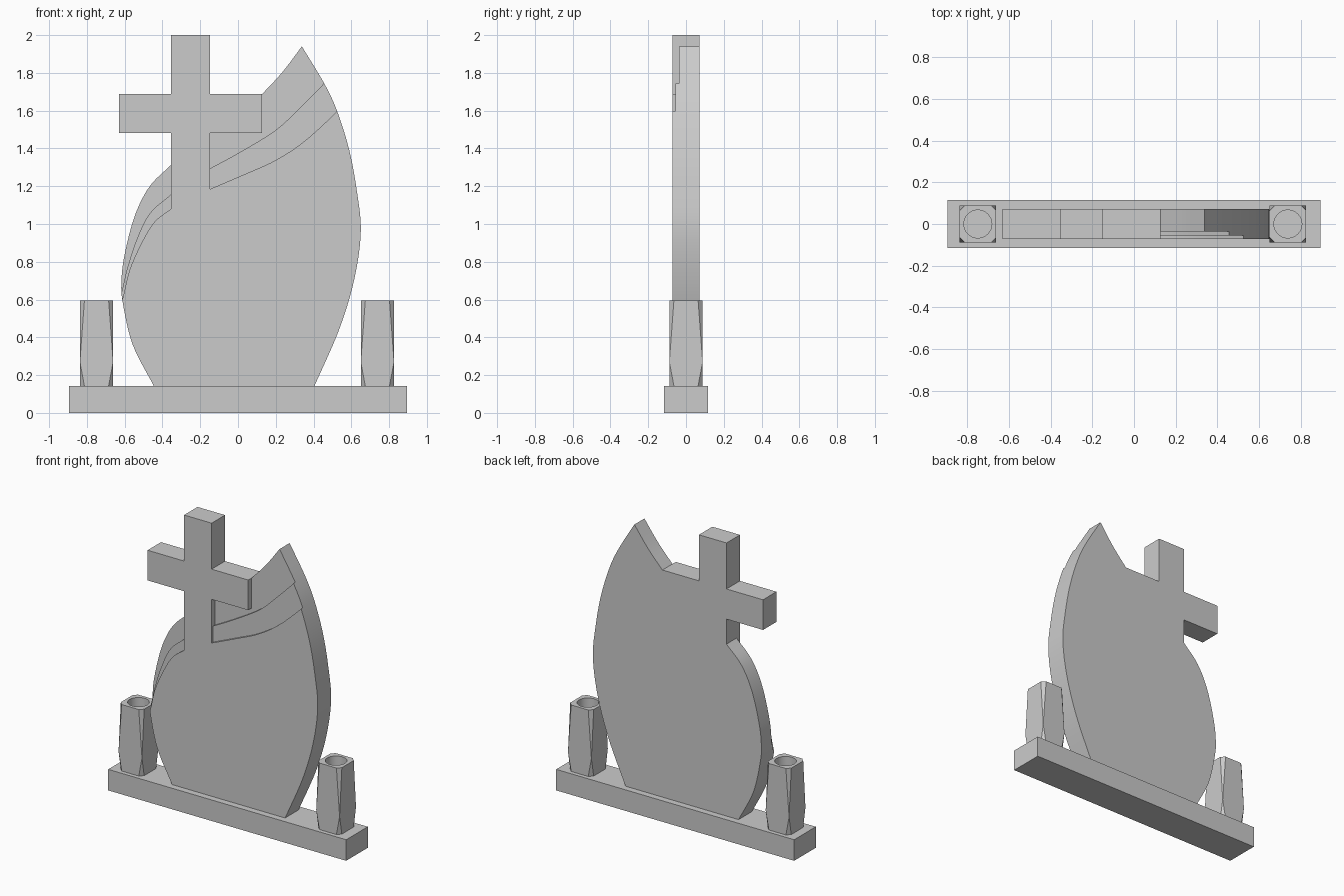
import bpy, bmesh
from mathutils import Vector

if "Cube" in bpy.data.objects:
    bpy.data.objects.remove(bpy.data.objects["Cube"])

BASE_TOP = 0.143
HALF = 0.072  # half thickness of the stone


def spline(pts, steps=6):
    """Catmull-Rom curve through the points."""
    p = [Vector(q) for q in pts]
    p = [2 * p[0] - p[1]] + p + [2 * p[-1] - p[-2]]
    out = []
    for i in range(1, len(p) - 2):
        a, b, c, d = p[i - 1:i + 3]
        for s in range(steps):
            t = s / steps
            out.append(0.5 * (2 * b + (c - a) * t + (2 * a - 5 * b + 4 * c - d) * t * t
                              + (3 * b - a - 3 * c + d) * t ** 3))
    out.append(p[-2])
    return [tuple(v) for v in out]


def finish(name, bm):
    bmesh.ops.recalc_face_normals(bm, faces=bm.faces)
    mesh = bpy.data.meshes.new(name)
    bm.to_mesh(mesh)
    bm.free()
    obj = bpy.data.objects.new(name, mesh)
    bpy.context.collection.objects.link(obj)
    return obj


def slab(name, outline, y0, y1):
    """Extrude an x-z outline from y0 to y1."""
    bm = bmesh.new()
    face = bm.faces.new([bm.verts.new((x, y0, z)) for x, z in outline])
    ext = bmesh.ops.extrude_face_region(bm, geom=[face])
    verts = [g for g in ext["geom"] if isinstance(g, bmesh.types.BMVert)]
    bmesh.ops.translate(bm, vec=(0, y1 - y0, 0), verts=verts)
    return finish(name, bm)


def activate(obj):
    bpy.ops.object.select_all(action='DESELECT')
    obj.select_set(True)
    bpy.context.view_layer.objects.active = obj


def cut(obj, cutter):
    cutter.hide_render = True
    mod = obj.modifiers.new("cut", 'BOOLEAN')
    mod.operation, mod.solver, mod.object = 'DIFFERENCE', 'EXACT', cutter
    activate(obj)
    bpy.ops.object.modifier_apply(modifier=mod.name)
    bpy.data.objects.remove(cutter)


# Plinth
slab("plinth", [(-0.895, 0), (0.895, 0), (0.895, BASE_TOP), (-0.895, BASE_TOP)], -0.116, 0.116)

# Headstone: leaf-shaped slab with the cross in its outline
left_edge = spline([(-0.446, BASE_TOP), (-0.557, 0.36), (-0.61, 0.583), (-0.617, 0.70), (-0.60, 0.84),
                    (-0.546, 1.045), (-0.467, 1.2), (-0.355, 1.312)])
cross = [(-0.355, 1.482), (-0.63, 1.482), (-0.63, 1.687), (-0.355, 1.687), (-0.355, 2.0),
         (-0.148, 2.0), (-0.148, 1.687)]
shoulder = spline([(0.127, 1.687), (0.235, 1.804), (0.338, 1.94)])
right_edge = spline([(0.338, 1.94), (0.456, 1.745), (0.525, 1.597), (0.588, 1.395), (0.628, 1.183),
                     (0.65, 0.96), (0.615, 0.705), (0.535, 0.44), (0.405, BASE_TOP)])
stone = slab("headstone_with_cross", left_edge + cross + shoulder + right_edge[1:], -HALF, HALF)

# Stepped recesses behind the cross, on both sides
right_cuts = [
    (-0.055, [(-0.148, 1.185), (0.034, 1.263), (0.198, 1.337), (0.351, 1.438), (0.525, 1.597), (0.70, 1.78)]),
    (-0.036, [(-0.148, 1.294), (0.008, 1.379), (0.198, 1.496), (0.325, 1.613), (0.456, 1.745), (0.60, 1.90)])]
left_cuts = [
    (-0.055, [(-0.355, 1.08), (-0.44, 1.013), (-0.504, 0.912), (-0.573, 0.759), (-0.612, 0.60), (-0.66, 0.45)]),
    (-0.036, [(-0.355, 1.156), (-0.467, 1.056), (-0.536, 0.918), (-0.588, 0.759), (-0.616, 0.64), (-0.66, 0.50)])]
for depth, line in right_cuts:
    rim = [(0.70, 2.1), (0.127, 2.1), (0.127, 1.482), (-0.148, 1.482)]
    cut(stone, slab("cutter", spline(line) + rim, -0.2, depth))
for depth, line in left_cuts:
    cut(stone, slab("cutter", spline(line) + [(-0.70, 1.4), (-0.355, 1.4)], -0.2, depth))
activate(stone)
bpy.ops.object.shade_smooth_by_angle(angle=0.5)


# Vases: square blocks whose corners are sliced towards top and bottom
def vase(name, cx):
    h, c, top = 0.088, 0.024, 0.595
    corners = [(-1, -1), (1, -1), (1, 1), (-1, 1)]
    bm = bmesh.new()

    def octagon(z):
        ring = []
        for i, (sx, sy) in enumerate(corners):
            a, b = (cx + sx * h, sy * (h - c), z), (cx + sx * (h - c), sy * h, z)
            ring += [bm.verts.new(v) for v in ((a, b) if i % 2 == 0 else (b, a))]
        return ring

    low, high = octagon(BASE_TOP), octagon(top)
    mid = [bm.verts.new((cx + sx * h, sy * h, 0.27)) for sx, sy in corners]
    bm.faces.new(low)
    bm.faces.new(high)
    for i in range(4):
        j, a, b, n = (i + 1) % 4, 2 * i, 2 * i + 1, (2 * i + 2) % 8
        bm.faces.new((low[a], low[b], mid[i]))
        bm.faces.new((high[a], high[b], mid[i]))
        bm.faces.new((mid[i], low[b], low[n], mid[j], high[n], high[b]))
    obj = finish(name, bm)
    bpy.ops.mesh.primitive_cylinder_add(vertices=32, radius=0.067, depth=0.6, location=(cx, 0, 0.6))
    cut(obj, bpy.context.object)
    activate(obj)
    bpy.ops.object.shade_smooth_by_angle(angle=0.21)


vase("left_vase", -0.749)
vase("right_vase", 0.738)
